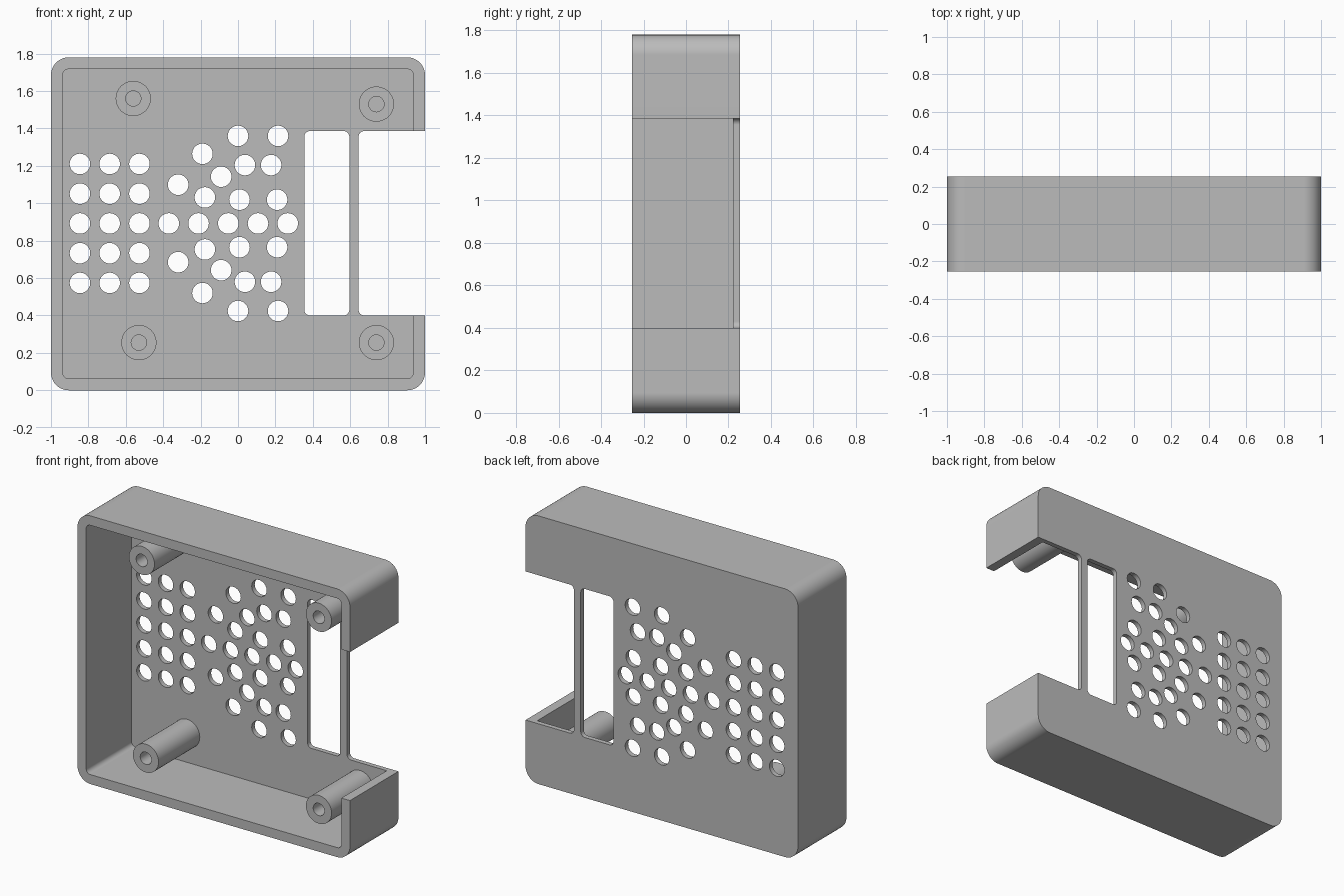
import bpy, bmesh, math
from mathutils import Matrix, Vector

if "Cube" in bpy.data.objects:
    bpy.data.objects.remove(bpy.data.objects["Cube"], do_unlink=True)

FRONT, BACK, FLOOR = -0.254, 0.254, 0.222   # depth of rim, rear face and inner floor
HEIGHT, WALL = 1.78, 0.063
MID = 0.892                                  # height the vents mirror about
HOLE_R = 0.055

grey = bpy.data.materials.new("grey plastic")
grey.use_nodes = True
grey.diffuse_color = (0.5, 0.5, 0.5, 1)
grey.node_tree.nodes["Principled BSDF"].inputs["Base Color"].default_value = (0.5, 0.5, 0.5, 1)


def finish(name, bm):
    bmesh.ops.recalc_face_normals(bm, faces=bm.faces)
    mesh = bpy.data.meshes.new(name)
    bm.to_mesh(mesh)
    bm.free()
    mesh.materials.append(grey)
    obj = bpy.data.objects.new(name, mesh)
    bpy.context.collection.objects.link(obj)
    return obj


def select(obj):
    bpy.ops.object.select_all(action='DESELECT')
    obj.select_set(True)
    bpy.context.view_layer.objects.active = obj


def rounded_block(name, x0, x1, z0, z1, y0, y1, r, steps=10):
    """Rounded rectangle in the front plane, extruded along the depth."""
    bm = bmesh.new()
    corners = [(x1 - r, z1 - r), (x0 + r, z1 - r), (x0 + r, z0 + r), (x1 - r, z0 + r)]
    verts = []
    for i, (cx, cz) in enumerate(corners):
        for s in range(steps + 1):
            a = math.pi / 2 * (i + s / steps)
            verts.append(bm.verts.new((cx + r * math.cos(a), y0, cz + r * math.sin(a))))
    face = bm.faces.new(verts)
    ext = bmesh.ops.extrude_face_region(bm, geom=[face])["geom"]
    moved = [v for v in ext if isinstance(v, bmesh.types.BMVert)]
    bmesh.ops.translate(bm, verts=moved, vec=(0, y1 - y0, 0))
    return finish(name, bm)


def cut(target, cutter):
    mod = target.modifiers.new("cut", 'BOOLEAN')
    mod.operation, mod.solver, mod.object = 'DIFFERENCE', 'EXACT', cutter
    select(target)
    bpy.ops.object.modifier_apply(modifier=mod.name)
    bpy.data.objects.remove(cutter, do_unlink=True)


def smooth(obj):
    select(obj)
    bpy.ops.object.shade_smooth_by_angle(angle=math.radians(30))
    obj.modifiers.new("even shading", 'WEIGHTED_NORMAL').keep_sharp = True


# Hollow tray, open at the front
case = rounded_block("case", -1, 1, 0, HEIGHT, FRONT, BACK, 0.095)
cut(case, rounded_block("cavity", -1 + WALL, 1 - WALL, WALL, HEIGHT - WALL,
                        FRONT - 0.1, FLOOR, 0.03))

# Tall window and the open bay that breaks through the side wall
for x0, x1 in ((0.355, 0.595), (0.645, 1.2)):
    cut(case, rounded_block("opening", x0, x1, 0.4, 1.386, FRONT - 0.1, BACK + 0.1, 0.03))

# Vent holes: a grid, a middle row and a mirrored fan
step = 0.159
vents = [(-0.845 + step * i, MID + step * j) for i in range(3) for j in range(-2, 3)]
vents += [(-0.37 + step * i, MID) for i in range(5)]
fan = [(0, 0.468), (0.214, 0.468), (-0.19, 0.372), (0.037, 0.312), (0.177, 0.312),
       (-0.09, 0.25), (-0.32, 0.207), (-0.177, 0.139), (0.008, 0.127), (0.209, 0.127)]
vents += [(x, MID + side * dz) for x, dz in fan for side in (1, -1)]
bm = bmesh.new()
for x, z in vents:
    bmesh.ops.create_cone(bm, cap_ends=True, segments=32, radius1=HOLE_R, radius2=HOLE_R, depth=0.2,
                          matrix=Matrix.Translation((x, BACK, z)) @ Matrix.Rotation(math.pi / 2, 4, 'X'))
cut(case, finish("vent_cutter", bm))
smooth(case)


# Hollow screw posts rising from the floor
def screw_post(name, x, z, outer=0.094, inner=0.041, tip=-0.21):
    bm = bmesh.new()
    base = FLOOR + 0.005
    ring = [bm.verts.new((x + r, y, z)) for r, y in
            ((outer, base), (outer, tip), (inner, tip), (inner, base))]
    edges = [bm.edges.new((ring[i], ring[(i + 1) % 4])) for i in range(4)]
    bmesh.ops.spin(bm, geom=ring + edges, cent=(x, 0, z), axis=Vector((0, 1, 0)),
                   angle=math.tau, steps=40)
    bmesh.ops.remove_doubles(bm, verts=bm.verts, dist=0.0005)
    smooth(finish(name, bm))


screw_post("upper_right_post", -0.56, 1.56)
screw_post("upper_left_post", 0.74, 1.53)
screw_post("lower_right_post", -0.53, 0.255)
screw_post("lower_left_post", 0.74, 0.255)
